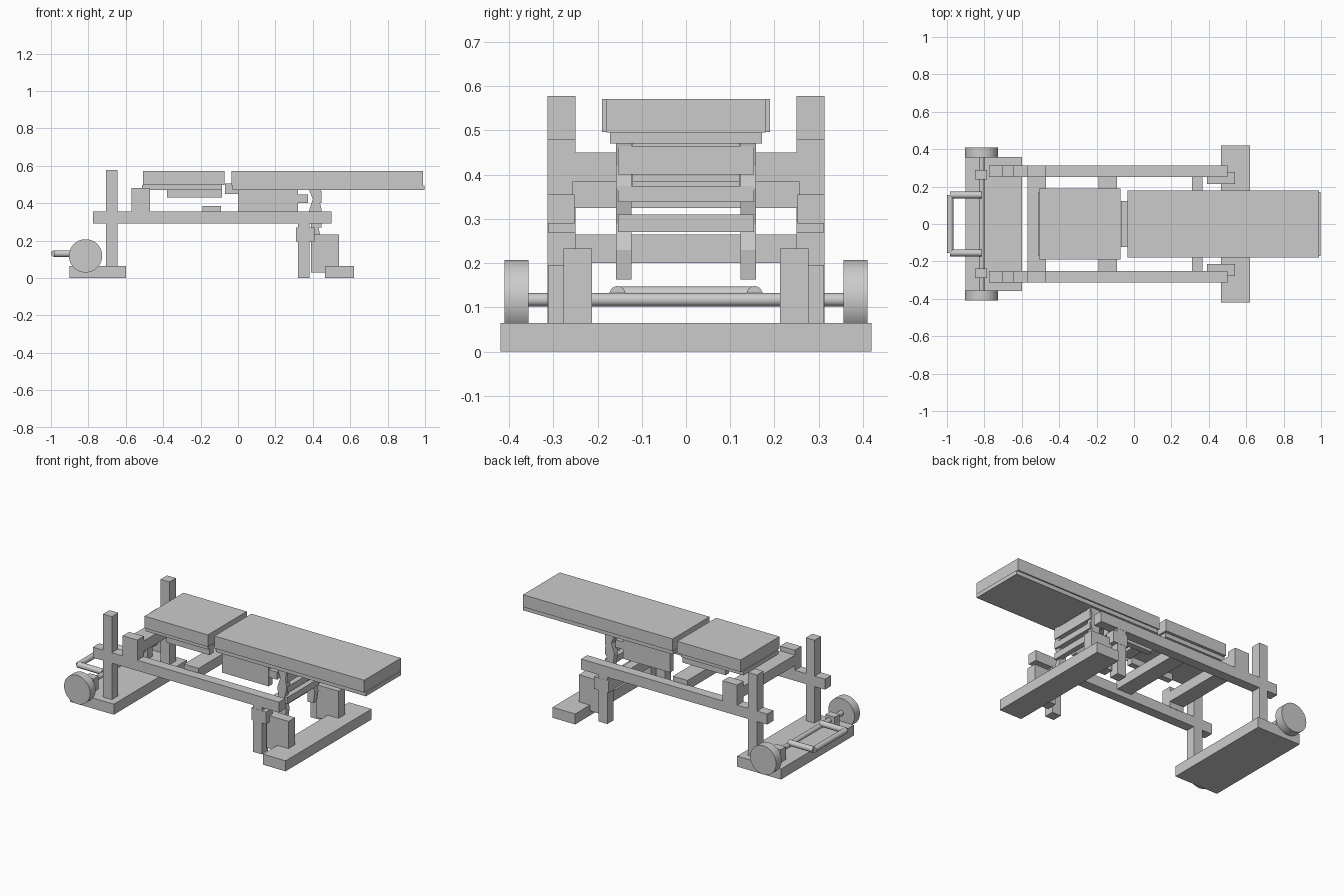
import bpy, bmesh
from mathutils import Vector

if "Cube" in bpy.data.objects:
    bpy.data.objects.remove(bpy.data.objects["Cube"])


def mesh_object(name, bm):
    me = bpy.data.meshes.new(name)
    bmesh.ops.recalc_face_normals(bm, faces=bm.faces)
    bm.to_mesh(me)
    bm.free()
    ob = bpy.data.objects.new(name, me)
    bpy.context.collection.objects.link(ob)
    return ob


def mirror(ob):
    m = ob.modifiers.new("mirror", 'MIRROR')
    m.use_axis = (False, True, False)
    return ob


def box(name, x, y, z):
    bm = bmesh.new()
    bmesh.ops.create_cube(bm, size=1)
    for v in bm.verts:
        v.co = Vector([a[0] + (c + 0.5) * (a[1] - a[0]) for a, c in zip((x, y, z), v.co)])
    return mesh_object(name, bm)


def pair(name, x, y, z):
    return mirror(box(name, x, y, z))


def across(name, x, half, z):
    return box(name, x, (-half, half), z)


def rod(name, a, b, r, sides=32):
    a, b = Vector(a), Vector(b)
    bm = bmesh.new()
    bmesh.ops.create_cone(bm, cap_ends=True, segments=sides, radius1=r, radius2=r, depth=(b - a).length)
    q = (b - a).to_track_quat('Z', 'Y')
    for v in bm.verts:
        v.co = q @ v.co + (a + b) / 2
    ob = mesh_object(name, bm)
    bpy.ops.object.select_all(action='DESELECT')
    ob.select_set(True)
    bpy.context.view_layer.objects.active = ob
    bpy.ops.object.shade_smooth_by_angle()
    return ob


def profile_pair(name, points, y0, y1):
    bm = bmesh.new()
    f = bm.faces.new([bm.verts.new((x, y0, z)) for x, z in points])
    r = bmesh.ops.extrude_face_region(bm, geom=[f])
    bmesh.ops.translate(bm, vec=(0, y1 - y0, 0), verts=[g for g in r['geom'] if isinstance(g, bmesh.types.BMVert)])
    return mirror(mesh_object(name, bm))


# Floor bases
across("wheel_end_base", (-0.90, -0.60), 0.357, (0, 0.065))
across("foot_end_base", (0.465, 0.62), 0.42, (0, 0.065))

# Side frame
pair("rear_post", (-0.705, -0.645), (0.25, 0.313), (0.06, 0.578))
pair("side_rail", (-0.775, 0.50), (0.252, 0.313), (0.29, 0.355))
pair("rail_block", (-0.57, -0.47), (0.25, 0.313), (0.35, 0.48))
pair("front_leg", (0.32, 0.382), (0.25, 0.312), (0, 0.295))
pair("leg_collar", (0.31, 0.41), (0.25, 0.313), (0.195, 0.27))
pair("foot_bracket", (0.39, 0.54), (0.213, 0.277), (0.03, 0.233))

# Cross beams
across("head_beam", (-0.57, -0.47), 0.252, (0.385, 0.45))
across("middle_beam", (-0.19, -0.09), 0.257, (0.325, 0.385))
across("front_beam", (0.31, 0.365), 0.252, (0.20, 0.265))

# Long bench section and head section
across("long_pad", (-0.035, 0.99), 0.18, (0.495, 0.571))
across("long_board", (-0.03, 0.996), 0.172, (0.47, 0.495))
across("head_pad", (-0.507, -0.073), 0.19, (0.497, 0.571))
across("head_board", (-0.513, -0.085), 0.172, (0.47, 0.497))
pair("head_runner", (-0.38, -0.085), (0.12, 0.157), (0.43, 0.472))
across("hinge_bar", (-0.07, 0.0), 0.122, (0.45, 0.505))
pair("bench_side_board", (0.0, 0.32), (0.12, 0.157), (0.345, 0.472))

# Slatted support under the long section
support = [(0.38, 0.47), (0.445, 0.47), (0.435, 0.42), (0.445, 0.37), (0.425, 0.29), (0.44, 0.23),
           (0.43, 0.163), (0.39, 0.163), (0.39, 0.28), (0.38, 0.36), (0.40, 0.42)]
profile_pair("support_upright", support, 0.123, 0.158)
for i, (z0, z1) in enumerate(((0.40, 0.465), (0.338, 0.375), (0.27, 0.31))):
    across(f"support_slat_{i + 1}", (0.415, 0.447), 0.154, (z0, z1))
across("support_tie", (0.318, 0.375), 0.154, (0.40, 0.447))

# Wheels and axle
for side, s in (("left", 1), ("right", -1)):
    rod(f"wheel_{side}", (-0.815, s * 0.356, 0.118), (-0.815, s * 0.41, 0.118), 0.089, 48)
rod("axle", (-0.815, -0.37, 0.117), (-0.815, 0.37, 0.117), 0.015)
pair("axle_block", (-0.85, -0.787), (0.238, 0.288), (0.06, 0.145))

# Pull handle
for side, s in (("left", 1), ("right", -1)):
    rod(f"handle_arm_{side}", (-0.985, s * 0.155, 0.13), (-0.815, s * 0.155, 0.13), 0.018)
rod("handle_grip", (-0.983, -0.155, 0.13), (-0.983, 0.155, 0.13), 0.017)
